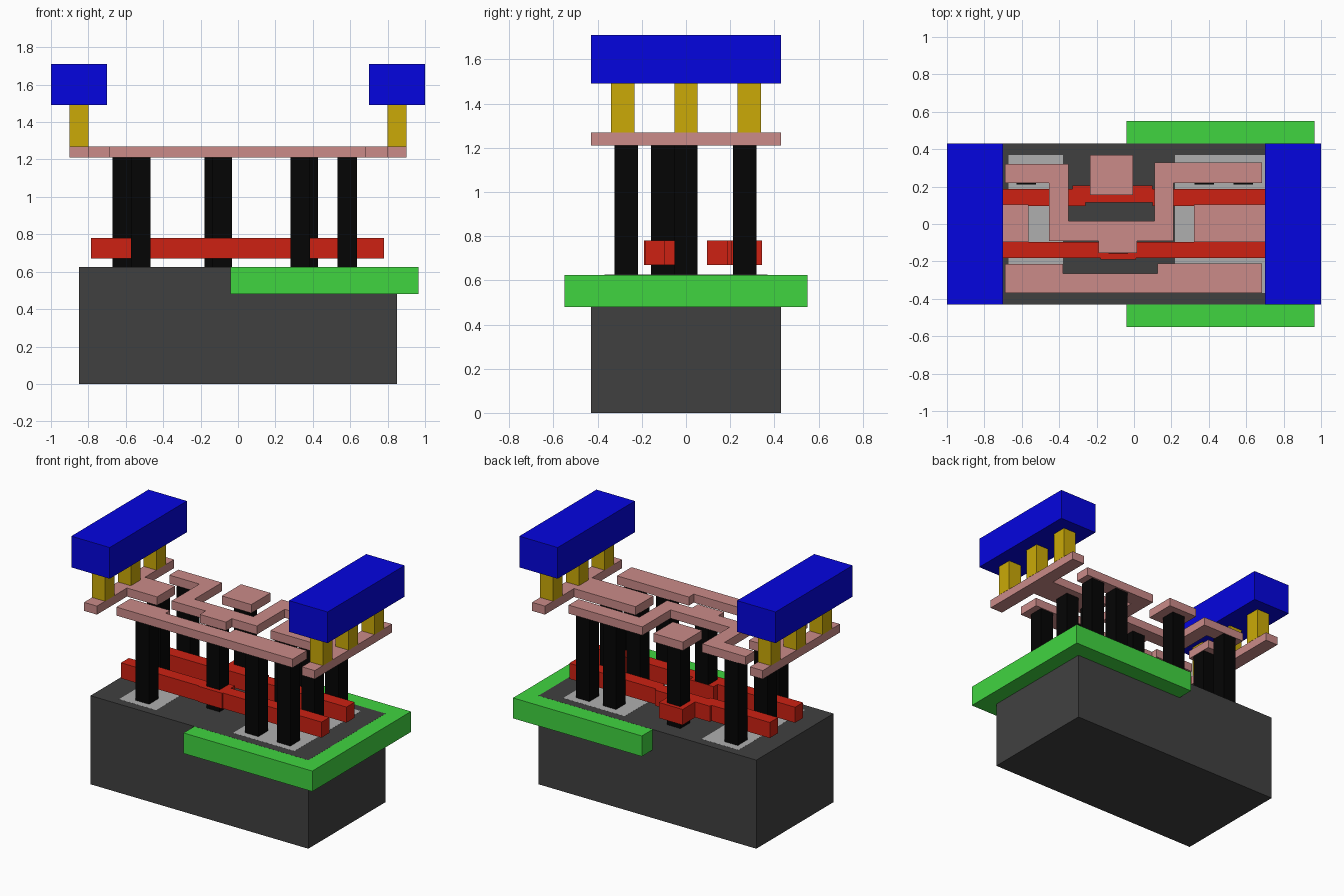
import bpy
import bmesh


def material(name, rgb):
    # display colour given as 0-1 screen values, stored linear
    m = bpy.data.materials.new(name)
    m.diffuse_color = [c ** 2.2 for c in rgb] + [1.0]
    return m


DARK = material("dark_grey", (0.26, 0.26, 0.26))
LIGHT = material("light_grey", (0.68, 0.68, 0.68))
GREEN = material("green", (0.26, 0.83, 0.26))
RED = material("red", (0.80, 0.15, 0.10))
BLACK = material("black", (0.05, 0.05, 0.05))
PINK = material("pink", (0.79, 0.54, 0.53))
YELLOW = material("yellow", (0.79, 0.66, 0.06))
BLUE = material("blue", (0.05, 0.05, 0.87))


def prism(name, outline, z0, z1, mat):
    # extrude a flat outline from z0 up to z1
    bm = bmesh.new()
    face = bm.faces.new([bm.verts.new((x, y, z0)) for x, y in outline])
    up = bmesh.ops.extrude_face_region(bm, geom=[face])["geom"]
    bmesh.ops.translate(bm, vec=(0, 0, z1 - z0),
                        verts=[v for v in up if isinstance(v, bmesh.types.BMVert)])
    bmesh.ops.recalc_face_normals(bm, faces=bm.faces)
    me = bpy.data.meshes.new(name)
    bm.to_mesh(me)
    bm.free()
    me.materials.append(mat)
    ob = bpy.data.objects.new(name, me)
    bpy.context.collection.objects.link(ob)
    return ob


def box(name, x0, x1, y0, y1, z0, z1, mat):
    return prism(name, [(x0, y0), (x1, y0), (x1, y1), (x0, y1)], z0, z1, mat)


# base block, well and doped regions
box("substrate", -0.85, 0.85, -0.43, 0.43, 0, 0.625, DARK)
box("well", -0.04, 0.965, -0.55, 0.55, 0.48, 0.6245, GREEN)
box("left_doped_region", -0.67, -0.38, -0.37, 0.37, 0.60, 0.6255, LIGHT)
box("right_doped_region", 0.22, 0.70, -0.37, 0.37, 0.60, 0.6255, LIGHT)

# red gate bars with their contact pads
GZ = (0.67, 0.78)
prism("front_gate", [(-0.785, -0.183), (-0.18, -0.183), (-0.18, -0.19), (0.01, -0.19),
                     (0.01, -0.183), (0.78, -0.183), (0.78, -0.095), (0.01, -0.095),
                     (0.01, -0.05), (-0.18, -0.05), (-0.18, -0.095), (-0.785, -0.095)],
      *GZ, RED)
prism("back_gate", [(-0.785, 0.095), (-0.26, 0.095), (-0.26, 0.115), (0.10, 0.115),
                    (0.10, 0.095), (0.78, 0.095), (0.78, 0.187), (0.10, 0.187),
                    (0.10, 0.205), (-0.03, 0.205), (-0.03, 0.345), (-0.215, 0.345),
                    (-0.215, 0.205), (-0.33, 0.205), (-0.33, 0.187), (-0.785, 0.187)],
      *GZ, RED)

# tall black contact posts
POSTS = [(-0.52, -0.27), (0.333, -0.27), (0.583, -0.27),
         (-0.62, 0), (0.375, 0), (0.583, 0),
         (-0.575, 0.265), (0.375, 0.265), (0.583, 0.265),
         (-0.085, -0.105), (-0.127, 0.265)]
for i, (x, y) in enumerate(POSTS):
    box(f"contact_post_{i}", x - 0.052, x + 0.052, y - 0.053, y + 0.053, 0.625, 1.21, BLACK)

# pink wiring layer
WZ = (1.21, 1.27)
prism("front_wire", [(-0.69, -0.37), (0.685, -0.37), (0.685, -0.21), (0.125, -0.21),
                     (0.125, -0.265), (-0.38, -0.265), (-0.38, -0.215), (-0.69, -0.215)],
      *WZ, PINK)
prism("output_wire", [(-0.69, 0.22), (-0.455, 0.22), (-0.455, -0.09), (-0.19, -0.09),
                      (-0.19, -0.155), (0.015, -0.155), (0.015, -0.09), (0.32, -0.09),
                      (0.32, -0.088), (0.21, -0.088), (0.21, 0.22), (0.685, 0.22),
                      (0.685, 0.33), (0.11, 0.33), (0.11, 0.015), (-0.35, 0.015),
                      (-0.35, 0.32), (-0.69, 0.32)][:7]
      + [(0.21, -0.09), (0.21, 0.22), (0.685, 0.22), (0.685, 0.33), (0.11, 0.33),
         (0.11, 0.015), (-0.35, 0.015), (-0.35, 0.32), (-0.69, 0.32)], *WZ, PINK)
box("input_pad", -0.235, -0.005, 0.155, 0.37, *WZ, PINK)

# power rails at both ends: pink T, yellow vias, blue top bar
for side, s, inner in (("left", -1, 0.565), ("right", 1, 0.32)):
    prism(f"{side}_rail_wire", [(s * x, y) for x, y in (
        (0.9, -0.43), (0.9, 0.43), (0.8, 0.43), (0.8, 0.105),
        (inner, 0.105), (inner, -0.095), (0.8, -0.095), (0.8, -0.43))], *WZ, PINK)
    for i, y in enumerate((-0.287, 0, 0.287)):
        box(f"{side}_via_{i}", s * 0.85 - 0.051, s * 0.85 + 0.051,
            y - 0.053, y + 0.053, 1.27, 1.49, YELLOW)
    box(f"{side}_power_bar", s * 0.85 - 0.15, s * 0.85 + 0.15, -0.43, 0.43, 1.49, 1.71, BLUE)
